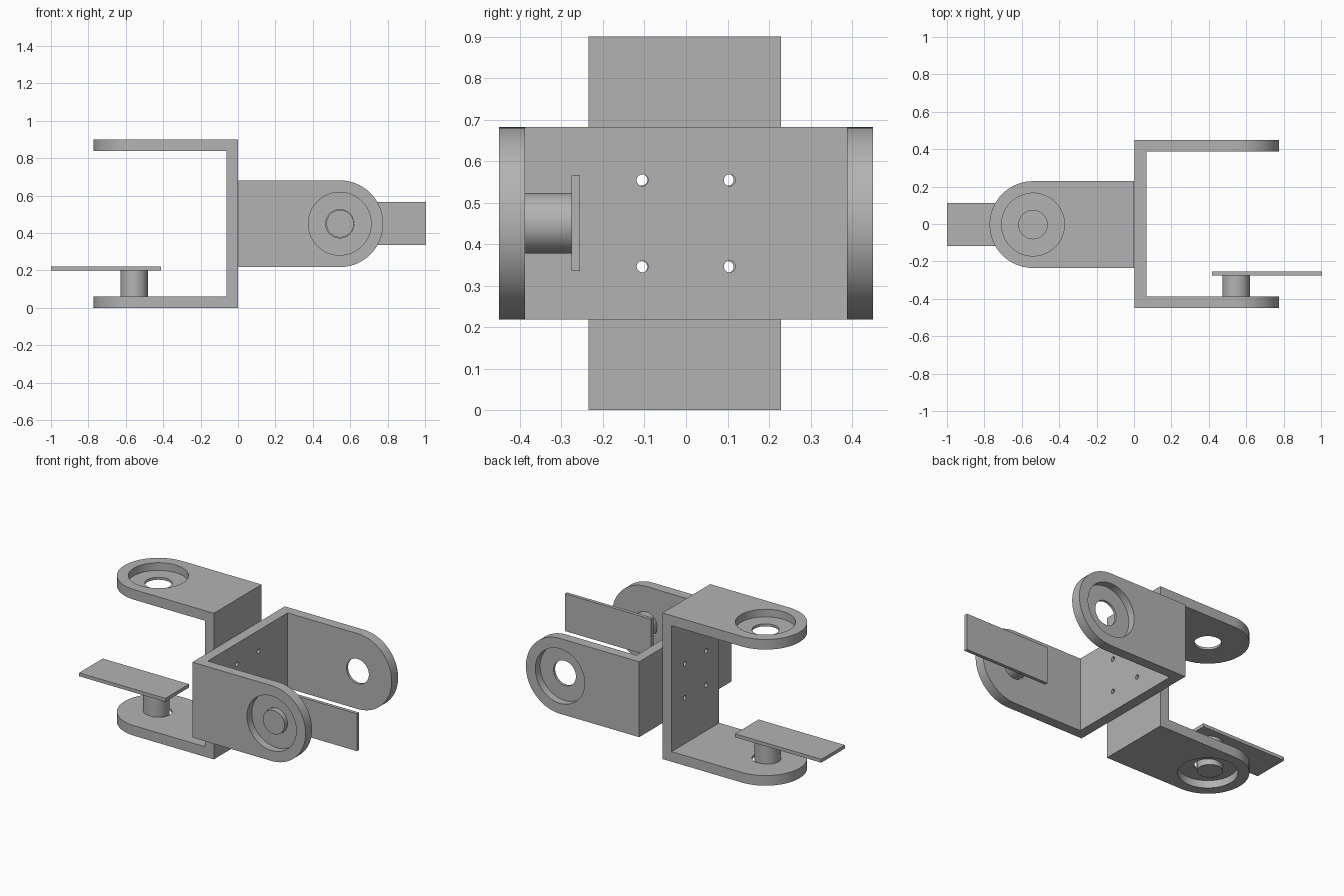
import bpy, bmesh, math
from mathutils import Matrix, Vector

cube = bpy.data.objects.get("Cube")
if cube:
    bpy.data.objects.remove(cube, do_unlink=True)

grey = bpy.data.materials.new("Light grey")
grey.use_nodes = True
COLOUR = (0.45, 0.45, 0.45, 1)
grey.diffuse_color = COLOUR
grey.node_tree.nodes["Principled BSDF"].inputs["Base Color"].default_value = COLOUR

# Shared bracket dimensions
HEIGHT, RADIUS, PIVOT, WALL = 0.9, 0.232, 0.54, 0.062
RECESS_RADIUS, RECESS_DEPTH, BORE = 0.168, 0.047, 0.076


def finish(name, bm, smooth=True):
    bmesh.ops.recalc_face_normals(bm, faces=bm.faces)
    mesh = bpy.data.meshes.new(name)
    bm.to_mesh(mesh)
    bm.free()
    mesh.materials.append(grey)
    obj = bpy.data.objects.new(name, mesh)
    bpy.context.collection.objects.link(obj)
    if smooth:
        shade(obj)
    return obj


def shade(obj):
    bpy.ops.object.select_all(action='DESELECT')
    obj.select_set(True)
    bpy.context.view_layer.objects.active = obj
    bpy.ops.object.shade_smooth_by_angle(angle=math.radians(30))


def box(name, low, high):
    low, high = Vector(low), Vector(high)
    bm = bmesh.new()
    bmesh.ops.create_cube(bm, size=1, matrix=Matrix.Translation((low + high) / 2)
                          @ Matrix.Diagonal((*(high - low), 1)))
    return finish(name, bm, False)


def cylinder(name, centre, radius, depth, axis='Z', sides=64):
    turn = Matrix.Rotation(math.pi / 2, 4, 'Y') if axis == 'X' else Matrix()
    bm = bmesh.new()
    bmesh.ops.create_cone(bm, cap_ends=True, segments=sides, radius1=radius, radius2=radius,
                          depth=depth, matrix=Matrix.Translation(centre) @ turn)
    return finish(name, bm)


def cut(obj, cutter):
    cutter.hide_render = True
    bpy.context.view_layer.objects.active = obj
    mod = obj.modifiers.new("Cut", 'BOOLEAN')
    mod.operation, mod.solver, mod.object = 'DIFFERENCE', 'EXACT', cutter
    bpy.ops.object.modifier_apply(modifier=mod.name)
    bpy.data.objects.remove(cutter, do_unlink=True)


def make_bracket(name):
    # Round-ended block, hollowed into a U with the web at x = 0
    outline = [(0, -RADIUS)]
    for i in range(41):
        a = math.pi * (i / 40 - 0.5)
        outline.append((PIVOT + RADIUS * math.cos(a), RADIUS * math.sin(a)))
    outline.append((0, RADIUS))
    bm = bmesh.new()
    face = bm.faces.new([bm.verts.new((x, y, -HEIGHT / 2)) for x, y in outline])
    top = bmesh.ops.extrude_face_region(bm, geom=[face])["geom"]
    bmesh.ops.translate(bm, vec=(0, 0, HEIGHT),
                        verts=[v for v in top if isinstance(v, bmesh.types.BMVert)])
    bracket = finish(name, bm, False)
    inner = HEIGHT / 2 - WALL
    cut(bracket, box("cutter", (WALL, -1, -inner), (2, 1, inner)))
    # Pivot bore with a bearing recess on each outer face
    cut(bracket, cylinder("cutter", (PIVOT, 0, 0), BORE, 2))
    for side in (-1, 1):
        cut(bracket, cylinder("cutter", (PIVOT, 0, side * HEIGHT / 2),
                              RECESS_RADIUS, 2 * RECESS_DEPTH))
        # Screw holes through the web
        for y in (-0.104, 0.104):
            cut(bracket, cylinder("cutter", (0, y, side * 0.105), 0.014, 0.4, 'X', 24))
    shade(bracket)
    return bracket


def add_servo_horn(prefix, place, shaft_x, plate_low):
    # Shaft through the bore carrying a flat arm inside the bracket
    start = -HEIGHT / 2 + 0.018
    shaft = cylinder(prefix + "_shaft", (shaft_x, 0, (start + plate_low) / 2),
                     0.073, plate_low - start)
    plate = box(prefix + "_flat_arm", (0.412, -0.115, plate_low),
                (1.0, 0.115, plate_low + 0.021))
    for obj in (shaft, plate):
        obj.matrix_world = place


# Upright bracket opens to -x, flat bracket is turned a quarter and opens to +x
upright = Matrix.Translation((0, -0.003, 0.45)) @ Matrix.Rotation(math.pi, 4, 'Z')
flat = Matrix.Translation((0.004, 0, 0.45)) @ Matrix.Rotation(-math.pi / 2, 4, 'X')

upright_bracket = make_bracket("upright_bracket")
flat_bracket = upright_bracket.copy()
flat_bracket.name = "flat_bracket"
bpy.context.collection.objects.link(flat_bracket)
upright_bracket.matrix_world = upright
flat_bracket.matrix_world = flat

add_servo_horn("upright", upright, 0.555, -0.25)
add_servo_horn("flat", flat, 0.542, -0.276)
